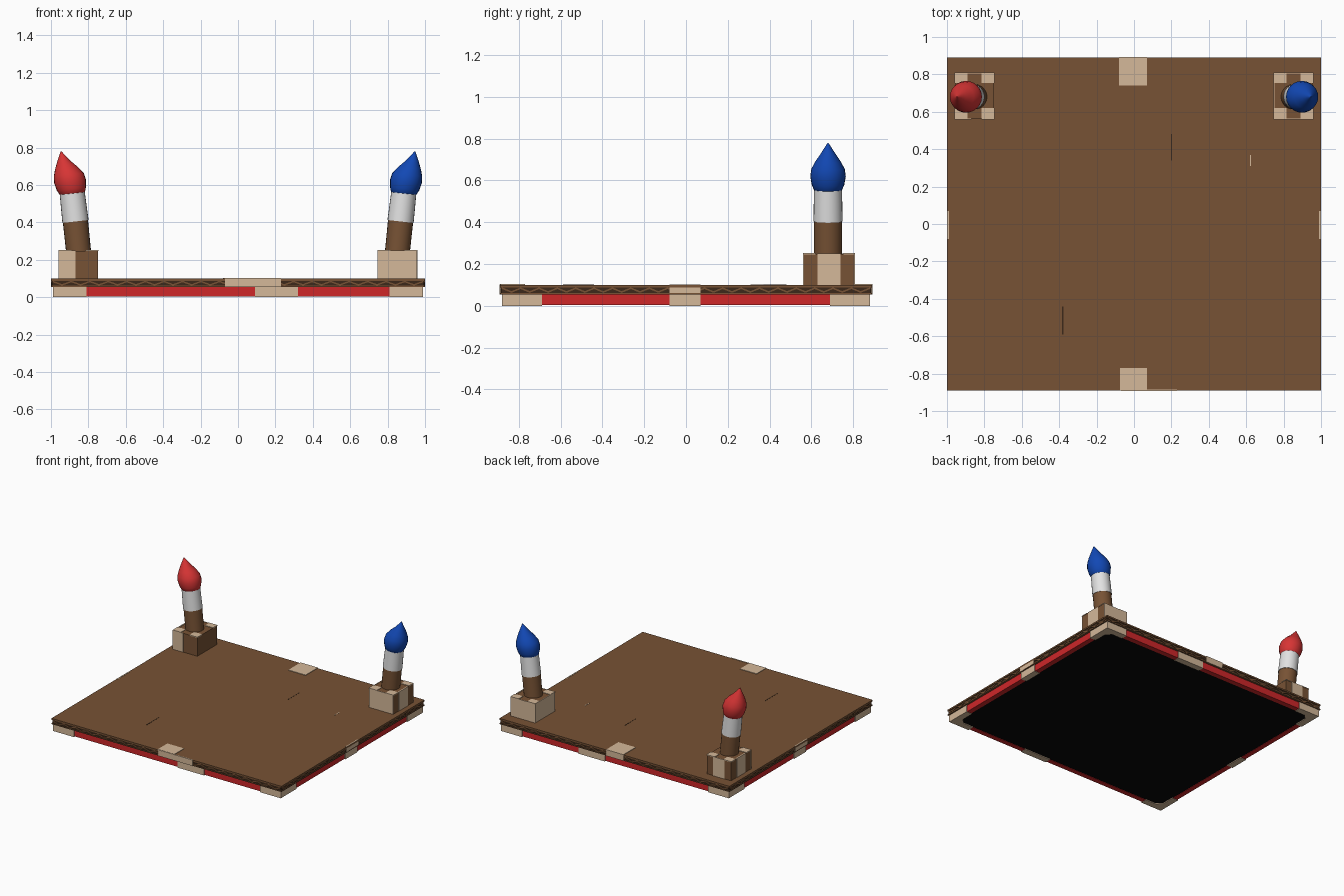
import bpy, bmesh, math

if "Cube" in bpy.data.objects:
    bpy.data.objects.remove(bpy.data.objects["Cube"])


def mat(name, r, g, b):
    m = bpy.data.materials.new(name)
    m.diffuse_color = (r, g, b, 1)
    m.use_nodes = True
    m.node_tree.nodes["Principled BSDF"].inputs["Base Color"].default_value = m.diffuse_color
    return m


BROWN = mat("cardboard brown", 0.185, 0.085, 0.035)
DARK = mat("dark core", 0.045, 0.022, 0.01)
TAN = mat("tape tan", 0.66, 0.48, 0.32)
RED = mat("rail red", 0.62, 0.02, 0.022)
BRIGHT = mat("bristle red", 0.68, 0.035, 0.035)
BLUE = mat("bristle blue", 0.006, 0.065, 0.46)
WHITE = mat("ferrule white", 0.76, 0.76, 0.76)
BLACK = mat("underside black", 0.002, 0.002, 0.002)


def finish(name, bm, *mats):
    bmesh.ops.recalc_face_normals(bm, faces=bm.faces)
    me = bpy.data.meshes.new(name)
    bm.to_mesh(me)
    bm.free()
    ob = bpy.data.objects.new(name, me)
    bpy.context.collection.objects.link(ob)
    for m in mats:
        me.materials.append(m)
    return ob


def box(name, x0, x1, y0, y1, z0, z1, m):
    bm = bmesh.new()
    bmesh.ops.create_cube(bm, size=1)
    for v in bm.verts:
        v.co = (x1 if v.co.x > 0 else x0, y1 if v.co.y > 0 else y0, z1 if v.co.z > 0 else z0)
    return finish(name, bm, m)


# corrugated board: two sheets around a dark core
box("top_sheet", -1, 1, -0.89, 0.89, 0.088, 0.1, BROWN)
box("bottom_sheet", -1, 1, -0.89, 0.89, 0.055, 0.062, BROWN)
box("board_core", -0.995, 0.995, -0.885, 0.885, 0.06, 0.09, DARK)


# zigzag flutes along each board edge
def flutes(name, half, edge, along_x):
    bm = bmesh.new()
    n = 40
    for s in (-1, 1):
        prev = None
        for i in range(n + 1):
            t = -half + 2 * half * i / n
            z = 0.062 if i % 2 else 0.08
            pair = []
            for dz in (0, 0.008):
                a, b = t, s * edge
                pair.append(bm.verts.new((a, b, z + dz) if along_x else (b, a, z + dz)))
            if prev:
                bm.faces.new((prev[0], pair[0], pair[1], prev[1]))
            prev = pair
    ob = finish(name, bm, BROWN)
    mod = ob.modifiers.new("thickness", 'SOLIDIFY')
    mod.thickness = 0.004
    mod.offset = 0


flutes("front_back_flutes", 0.99, 0.887, True)
flutes("side_flutes", 0.88, 0.997, False)

# frame under the board
box("underside_panel", -0.95, 0.95, -0.84, 0.84, 0.006, 0.056, BLACK)
for s, n in ((-1, "left"), (1, "right")):
    xs = sorted((s * 0.984, s * 0.945))
    box(n + "_rail", *xs, -0.87, 0.87, 0.003, 0.056, RED)
    xs = sorted((s * 0.99, s * 0.94))
    box(n + "_rail_tape", *xs, -0.08, 0.07, 0.0, 0.057, TAN)
for s, n in ((-1, "front"), (1, "back")):
    ys = sorted((s * 0.874, s * 0.835))
    box(n + "_rail", -0.97, 0.97, *ys, 0.003, 0.056, RED)
    ys = sorted((s * 0.88, s * 0.83))
    box(n + "_rail_tape", 0.09, 0.32, *ys, 0.0, 0.057, TAN)

# L-shaped tan corners with a chamfered inner elbow
for sx in (-1, 1):
    for sy in (-1, 1):
        bm = bmesh.new()
        pts = [(0.99, 0.882), (0.81, 0.882), (0.81, 0.83), (0.90, 0.83),
               (0.938, 0.79), (0.938, 0.69), (0.99, 0.69)]
        f = bm.faces.new([bm.verts.new((sx * x, sy * y, 0)) for x, y in pts])
        ext = bmesh.ops.extrude_face_region(bm, geom=[f])
        for v in ext["geom"]:
            if isinstance(v, bmesh.types.BMVert):
                v.co.z = 0.056
        finish("frame_corner", bm, TAN)

# tape folded over the board edges
box("front_top_tape", -0.075, 0.07, -0.89, -0.77, 0.098, 0.104, TAN)
box("front_edge_tape", -0.07, 0.23, -0.893, -0.885, 0.055, 0.102, TAN)
box("back_top_tape", -0.08, 0.07, 0.74, 0.892, 0.098, 0.104, TAN)
box("back_edge_tape", -0.08, 0.07, 0.885, 0.893, 0.055, 0.104, TAN)
box("right_edge_tape", 0.99, 1.0, -0.08, 0.07, 0.055, 0.101, TAN)
box("left_edge_tape", -1.0, -0.99, -0.08, 0.07, 0.055, 0.101, TAN)

# scratches in the top sheet
box("scratch_a", 0.197, 0.202, 0.34, 0.48, 0.099, 0.101, DARK)
box("scratch_b", -0.385, -0.378, -0.59, -0.44, 0.099, 0.101, DARK)
box("scratch_c", 0.62, 0.626, 0.31, 0.37, 0.099, 0.101, TAN)


# leaning paintbrush: rings of (height, outward position, radius)
def brush(name, s, tip_mat):
    rings = [(0.24, 0.852, 0.067), (0.405, 0.869, 0.067), (0.405, 0.869, 0.070),
             (0.555, 0.886, 0.067), (0.556, 0.886, 0.068), (0.58, 0.891, 0.078),
             (0.62, 0.898, 0.085), (0.655, 0.905, 0.080), (0.69, 0.917, 0.061),
             (0.73, 0.931, 0.034), (0.78, 0.946, 0.002)]
    n = 24
    bm = bmesh.new()
    prev = None
    for k, (z, x, r) in enumerate(rings):
        ring = []
        for i in range(n):
            a = 2 * math.pi * i / n
            c = math.cos(a)
            tilt = 0.11 * r * c if 0 < k < 9 else 0
            ring.append(bm.verts.new((s * (x + r * c), 0.68 + r * math.sin(a), z - tilt)))
        if prev:
            for i in range(n):
                j = (i + 1) % n
                f = bm.faces.new((prev[i], prev[j], ring[j], ring[i]))
                f.smooth = True
                f.material_index = 0 if k < 2 else 1 if k < 4 else 2
        else:
            bm.faces.new(ring)
        prev = ring
    bm.faces.new(prev).material_index = 2
    ob = finish(name, bm, BROWN, WHITE, tip_mat)
    ob.data.set_sharp_from_angle(angle=math.radians(40))


brush("left_brush", -1, BRIGHT)
brush("right_brush", 1, BLUE)

# brush stands: brown blocks with tan tape
for s, n in ((-1, "left"), (1, "right")):
    x0, x1 = sorted((s * 0.748, s * 0.957))
    box(n + "_stand", x0, x1, 0.563, 0.807, 0.098, 0.248, BROWN)
    for xa, xb in ((x0 - 0.003, x0 + 0.067), (x1 - 0.067, x1 + 0.003)):
        for ya, yb in ((0.56, 0.62), (0.755, 0.81)):
            box(n + "_stand_top_tape", xa, xb, ya, yb, 0.246, 0.252, TAN)
    xs = sorted((s * 0.95, s * 0.96))
    box(n + "_stand_side_tape", *xs, 0.63, 0.74, 0.099, 0.25, TAN)
box("left_stand_front_tape", -0.96, -0.87, 0.56, 0.565, 0.099, 0.25, TAN)
box("left_stand_back_tape", -0.90, -0.80, 0.805, 0.81, 0.099, 0.25, TAN)
box("right_stand_front_tape", 0.746, 0.958, 0.56, 0.565, 0.099, 0.25, TAN)
box("right_stand_back_tape", 0.746, 0.958, 0.805, 0.81, 0.099, 0.25, TAN)
box("right_stand_inner_tape", 0.745, 0.75, 0.562, 0.808, 0.099, 0.25, TAN)
